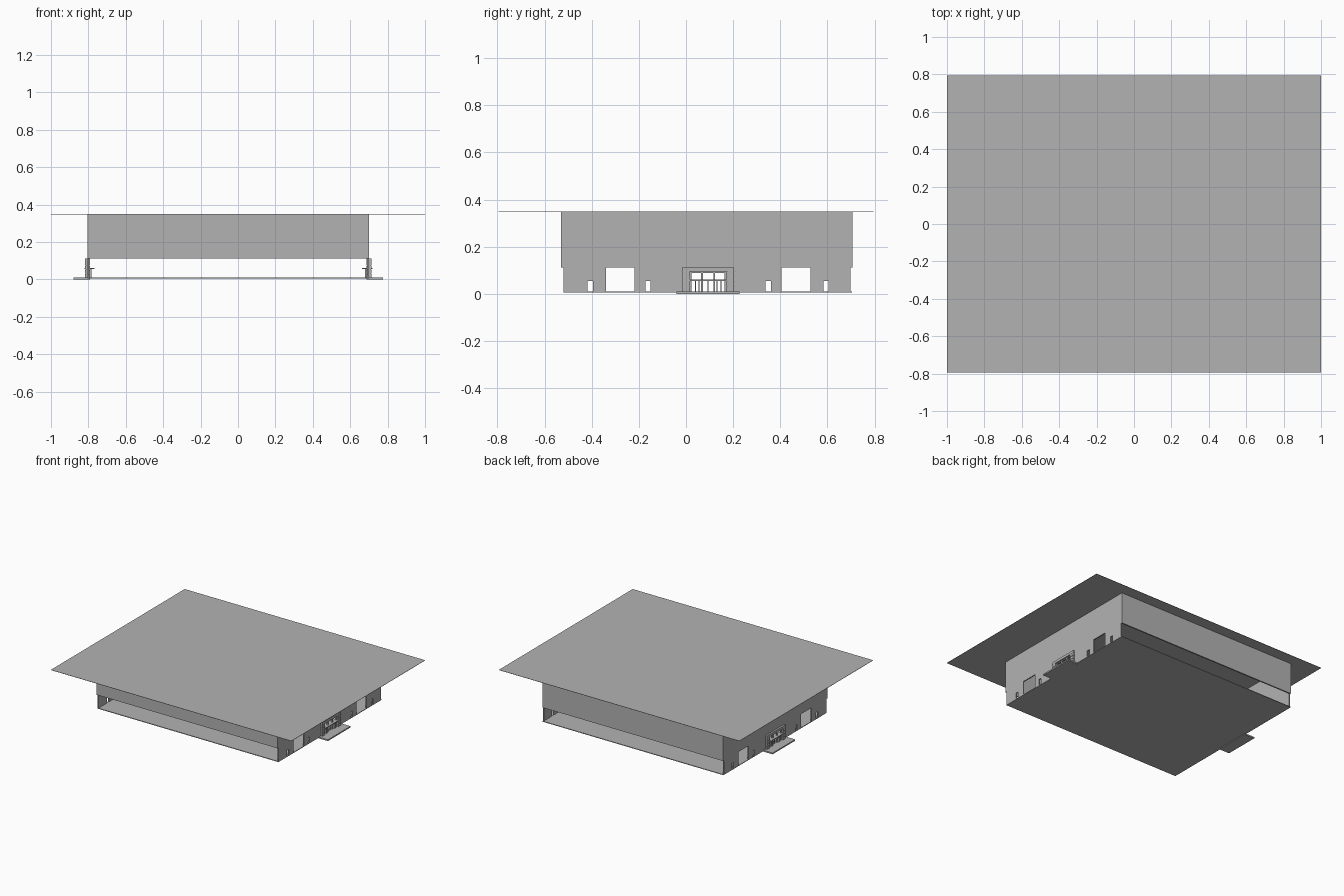
import bpy
import bmesh

old = bpy.data.objects.get("Cube")
if old:
    bpy.data.objects.remove(old, do_unlink=True)

grey = bpy.data.materials.new("warm_grey")
grey.use_nodes = True
colour = (0.45, 0.45, 0.45, 1)
grey.diffuse_color = colour
grey.node_tree.nodes["Principled BSDF"].inputs["Base Color"].default_value = colour

CX = -0.052          # middle of the hall along x
CY = 0.094           # middle of the entrance along y
HALF = 0.7525        # half the hall length
FLOOR, HEAD, TOP = 0.01, 0.112, 0.347
SOUTH, NORTH = -0.52, 0.697


def finish(bm, name):
    bmesh.ops.recalc_face_normals(bm, faces=bm.faces)
    mesh = bpy.data.meshes.new(name)
    bm.to_mesh(mesh)
    bm.free()
    mesh.materials.append(grey)
    obj = bpy.data.objects.new(name, mesh)
    bpy.context.collection.objects.link(obj)
    return obj


def box(name, xs, ys, zs):
    bm = bmesh.new()
    bmesh.ops.create_cube(bm, size=1)
    for v in bm.verts:
        for axis, span in enumerate((xs, ys, zs)):
            v.co[axis] = sum(span) / 2 + v.co[axis] * (span[1] - span[0])
    return finish(bm, name)


def gable_wall(name, x_in, x_out, openings):
    """Wall in the y-z plane with door openings cut up from the floor."""
    outline = [(SOUTH, TOP), (SOUTH, FLOOR)]
    for y0, y1, head in openings:
        outline += [(y0, FLOOR), (y0, head), (y1, head), (y1, FLOOR)]
    outline += [(NORTH, FLOOR), (NORTH, TOP)]
    bm = bmesh.new()
    face = bm.faces.new([bm.verts.new((x_in, y, z)) for y, z in outline])
    ext = bmesh.ops.extrude_face_region(bm, geom=[face])
    moved = [g for g in ext["geom"] if isinstance(g, bmesh.types.BMVert)]
    bmesh.ops.translate(bm, verts=moved, vec=(x_out - x_in, 0, 0))
    return finish(bm, name)


# Roof, floor and the long upper walls, open below
box("roof", (-1, 1), (-0.795, 0.795), (TOP, 0.349))
box("floor", (CX - HALF, CX + HALF), (SOUTH, 0.705), (0.005, FLOOR))
box("front_upper_wall", (CX - HALF, CX + HALF), (-0.53, SOUTH), (HEAD, TOP))
box("back_upper_wall", (CX - HALF, CX + HALF), (NORTH, 0.707), (HEAD, TOP))

# Door openings: distance from the entrance middle, half width, head height
openings = [(CY - 0.11, CY + 0.11, HEAD)]
for offset, half, head in ((0.255, 0.011, 0.055), (0.373, 0.061, HEAD), (0.5, 0.011, 0.055)):
    for side in (-1, 1):
        y = CY + side * offset
        openings.append((y - half, y + half, head))
openings.sort()

for s, label in ((1, "left"), (-1, "right")):
    def span(a, b):
        return tuple(sorted((CX + s * a, CX + s * b)))

    gable_wall(label + "_wall", CX + s * (HALF - 0.008), CX + s * HALF, openings)
    box(label + "_entrance_step", span(0.74, 0.828), (CY - 0.134, CY + 0.134), (0, FLOOR))

    # Entrance portal: banded piers and a beam
    for side in (-1, 1):
        pier = sorted((CY + side * 0.078, CY + side * 0.11))
        box(label + "_pier_core", span(0.744, 0.762),
            (pier[0] + 0.002, pier[1] - 0.002), (FLOOR, 0.095))
        for i in range(4):
            z = FLOOR + i * 0.0215
            box(label + "_pier_block", span(0.74, 0.766), pier, (z, z + 0.019))
    box(label + "_portal_beam", span(0.74, 0.766), (CY - 0.11, CY + 0.11), (0.094, 0.113))

    # Glazing frame, canopy and door posts
    box(label + "_frame_head", span(0.746, 0.754), (CY - 0.078, CY + 0.078), (0.089, 0.094))
    box(label + "_canopy", span(0.715, 0.77), (CY - 0.078, CY + 0.078), (0.055, 0.061))
    for offset in (0.026, 0.074):
        for side in (-1, 1):
            y = CY + side * offset
            box(label + "_mullion", span(0.745, 0.755), (y - 0.004, y + 0.004), (FLOOR, 0.09))
    for offset in (0.038, 0.054):
        for side in (-1, 1):
            y = CY + side * offset
            box(label + "_door_post", span(0.73, 0.762), (y - 0.002, y + 0.002), (FLOOR, 0.055))
    box(label + "_door_meeting_stile", span(0.747, 0.753), (CY - 0.002, CY + 0.002), (FLOOR, 0.055))
